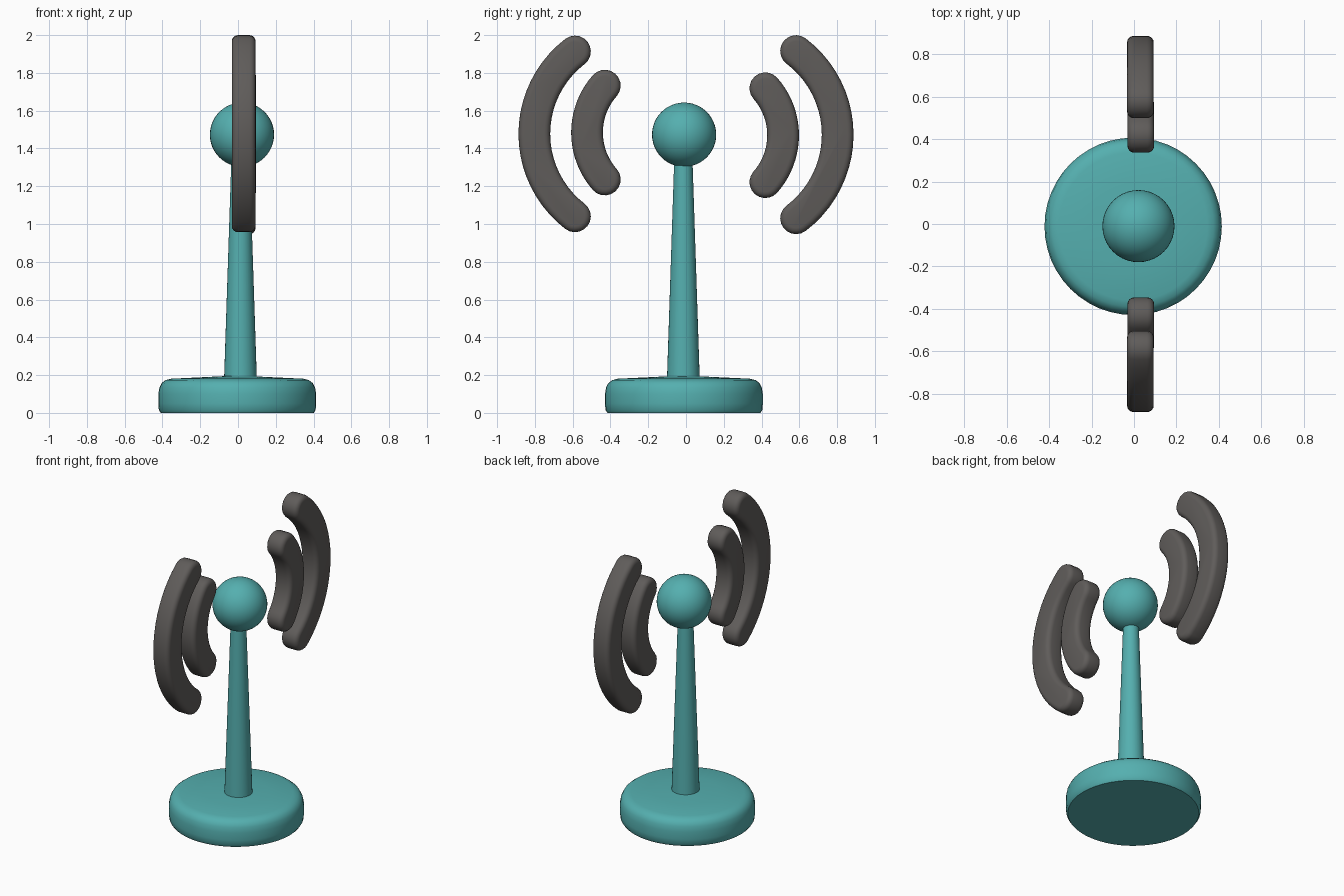
import bpy
import bmesh
from math import sin, cos, pi, radians

cube = bpy.data.objects.get("Cube")
if cube:
    bpy.data.objects.remove(cube, do_unlink=True)


def material(name, rgb):
    mat = bpy.data.materials.new(name)
    mat.use_nodes = True
    mat.diffuse_color = (*rgb, 1)
    bsdf = mat.node_tree.nodes["Principled BSDF"]
    bsdf.inputs["Base Color"].default_value = (*rgb, 1)
    bsdf.inputs["Roughness"].default_value = 0.6
    return mat


teal = material("teal", (0.09, 0.43, 0.43))
grey = material("dark_grey", (0.115, 0.107, 0.102))


def loft(name, rings, mat, location):
    """Skin a stack of equal-length vertex rings and cap both ends."""
    bm = bmesh.new()
    loops = [[bm.verts.new(p) for p in ring] for ring in rings]
    for a, b in zip(loops, loops[1:]):
        for i in range(len(a)):
            j = (i + 1) % len(a)
            bm.faces.new((a[i], a[j], b[j], b[i]))
    bm.faces.new(loops[0][::-1])
    bm.faces.new(loops[-1])
    bmesh.ops.recalc_face_normals(bm, faces=bm.faces)
    mesh = bpy.data.meshes.new(name)
    bm.to_mesh(mesh)
    bm.free()
    mesh.materials.append(mat)
    obj = bpy.data.objects.new(name, mesh)
    obj.location = location
    bpy.context.collection.objects.link(obj)
    smooth(obj)
    return obj


def smooth(obj):
    bpy.ops.object.select_all(action="DESELECT")
    obj.select_set(True)
    bpy.context.view_layer.objects.active = obj
    bpy.ops.object.shade_smooth_by_angle(angle=radians(40))


def turned(name, profile, mat, location, sides=48):
    """Round part from a (radius, height) profile."""
    rings = [[(r * cos(2 * pi * i / sides), r * sin(2 * pi * i / sides), z)
              for i in range(sides)] for r, z in profile]
    return loft(name, rings, mat, location)


def arc_outline(x, radius, half_angle, width, steps=20, cap=10):
    """Outline of a round-ended arc in the plane at x, bulging towards +y."""
    points = []
    for i in range(steps + 1):
        a = half_angle * (2 * i / steps - 1)
        points.append((x, (radius + width) * cos(a), (radius + width) * sin(a)))
    for i in range(1, cap):
        a = half_angle + pi * i / cap
        points.append((x, radius * cos(half_angle) + width * cos(a),
                       radius * sin(half_angle) + width * sin(a)))
    for i in range(steps + 1):
        a = half_angle * (1 - 2 * i / steps)
        points.append((x, (radius - width) * cos(a), (radius - width) * sin(a)))
    for i in range(1, cap):
        a = pi - half_angle + pi * i / cap
        points.append((x, radius * cos(half_angle) + width * cos(a),
                       -radius * sin(half_angle) + width * sin(a)))
    return points


def wave(name, side, radius, angle, location):
    """Signal arc with softened edges, on the side +1 (back) or -1 (front)."""
    half, width, soft = 0.063, 0.084, 0.032
    turns = [pi / 2 * i / 4 for i in range(5)]
    section = [(-half + soft - soft * cos(t), width - soft + soft * sin(t)) for t in turns]
    section += [(-x, w) for x, w in reversed(section)]
    rings = [[(x, side * y, z) for x, y, z in arc_outline(x, radius, radians(angle), w)]
             for x, w in section]
    loft(name, rings, grey, location)


# Base disc with a rounded upper rim
turned("base", [(0.405, 0), (0.415, 0.015), (0.418, 0.05), (0.418, 0.10), (0.412, 0.135),
                (0.40, 0.158), (0.38, 0.173), (0.35, 0.181), (0.2, 0.188), (0.08, 0.194)],
       teal, (-0.004, -0.011, 0))

# Tapered mast
turned("mast", [(0.087, 0.17), (0.048, 1.35)], teal, (0.013, -0.014, 0), 32)

# Ball on top of the mast
bpy.ops.mesh.primitive_uv_sphere_add(segments=40, ring_count=24, radius=0.17,
                                     location=(0.021, -0.01, 1.473))
ball = bpy.context.object
ball.name = "ball"
ball.data.materials.append(teal)
smooth(ball)

# Signal arcs to the back and front
wave("back_inner_wave", 1, 0.375, 41.5, (0.032, 0.139, 1.47))
wave("back_outer_wave", 1, 0.555, 52.9, (0.03, 0.248, 1.473))
wave("front_inner_wave", -1, 0.375, 41.5, (0.032, -0.149, 1.484))
wave("front_outer_wave", -1, 0.55, 52.5, (0.03, -0.253, 1.477))
